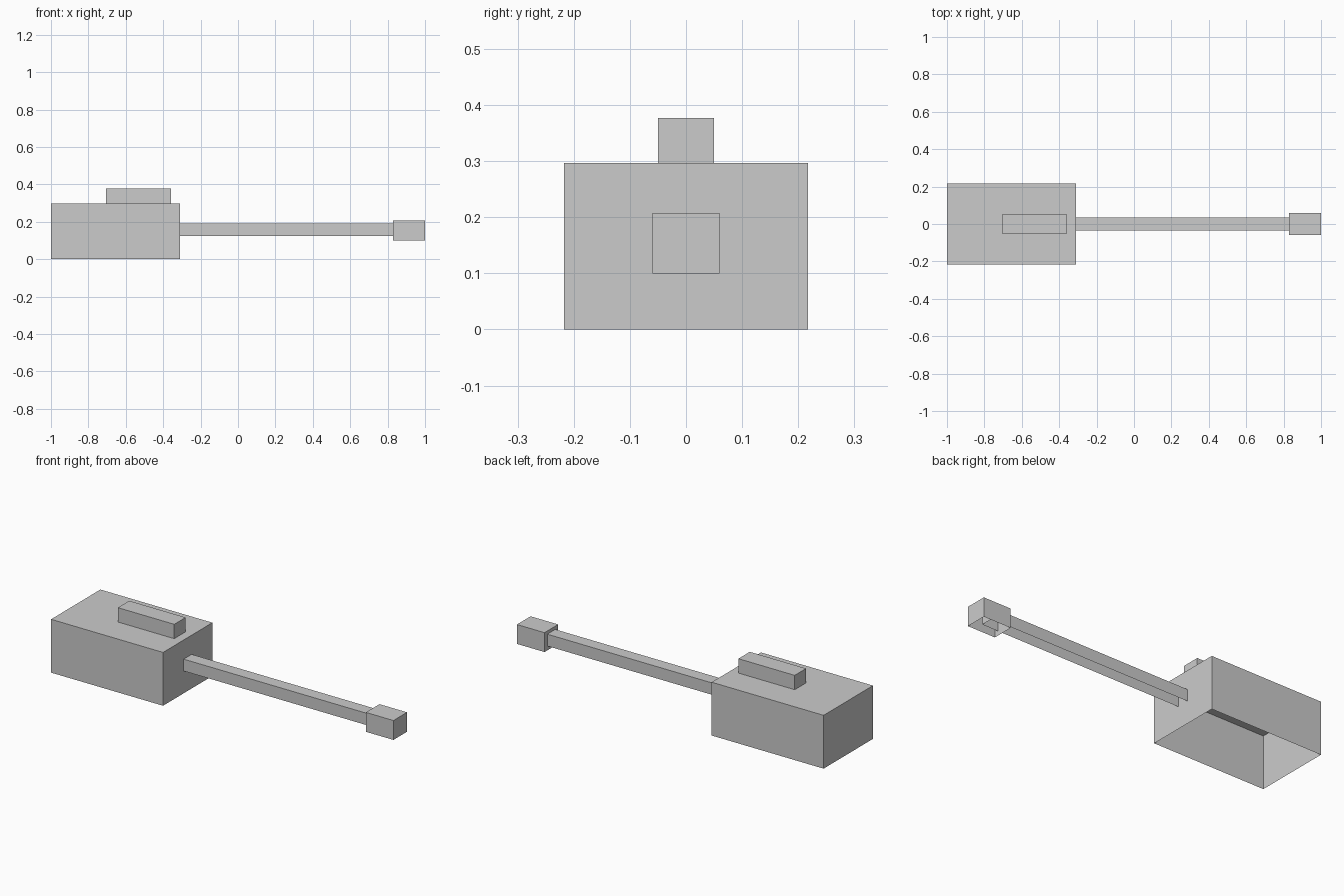
import bpy, bmesh

if "Cube" in bpy.data.objects:
    bpy.data.objects.remove(bpy.data.objects["Cube"])

grey = bpy.data.materials.new("light_grey")
grey.diffuse_color = (0.6, 0.6, 0.6, 1)
grey.use_nodes = True
grey.node_tree.nodes["Principled BSDF"].inputs["Base Color"].default_value = grey.diffuse_color


def open_box(name, x, y, z):
    """Box without its underside, from (min, max) ranges."""
    bm = bmesh.new()
    bmesh.ops.create_cube(bm, size=1)
    for v in bm.verts:
        for i, (lo, hi) in enumerate((x, y, z)):
            v.co[i] = hi if v.co[i] > 0 else lo
    bm.normal_update()
    under = [f for f in bm.faces if f.normal.z < -0.5]
    bmesh.ops.delete(bm, geom=under, context='FACES_ONLY')
    mesh = bpy.data.meshes.new(name)
    bm.to_mesh(mesh)
    bm.free()
    mesh.materials.append(grey)
    obj = bpy.data.objects.new(name, mesh)
    bpy.context.collection.objects.link(obj)
    return obj


# Main housing
open_box("turret_body", (-1.0, -0.31), (-0.217, 0.217), (0, 0.297))
# Raised block on the roof
open_box("roof_block", (-0.705, -0.358), (-0.05, 0.05), (0.297, 0.377))
# Long barrel, ending inside the muzzle block
open_box("barrel", (-0.31, 0.93), (-0.035, 0.035), (0.124, 0.19))
# Muzzle block
open_box("muzzle", (0.83, 1.0), (-0.06, 0.06), (0.1, 0.208))
